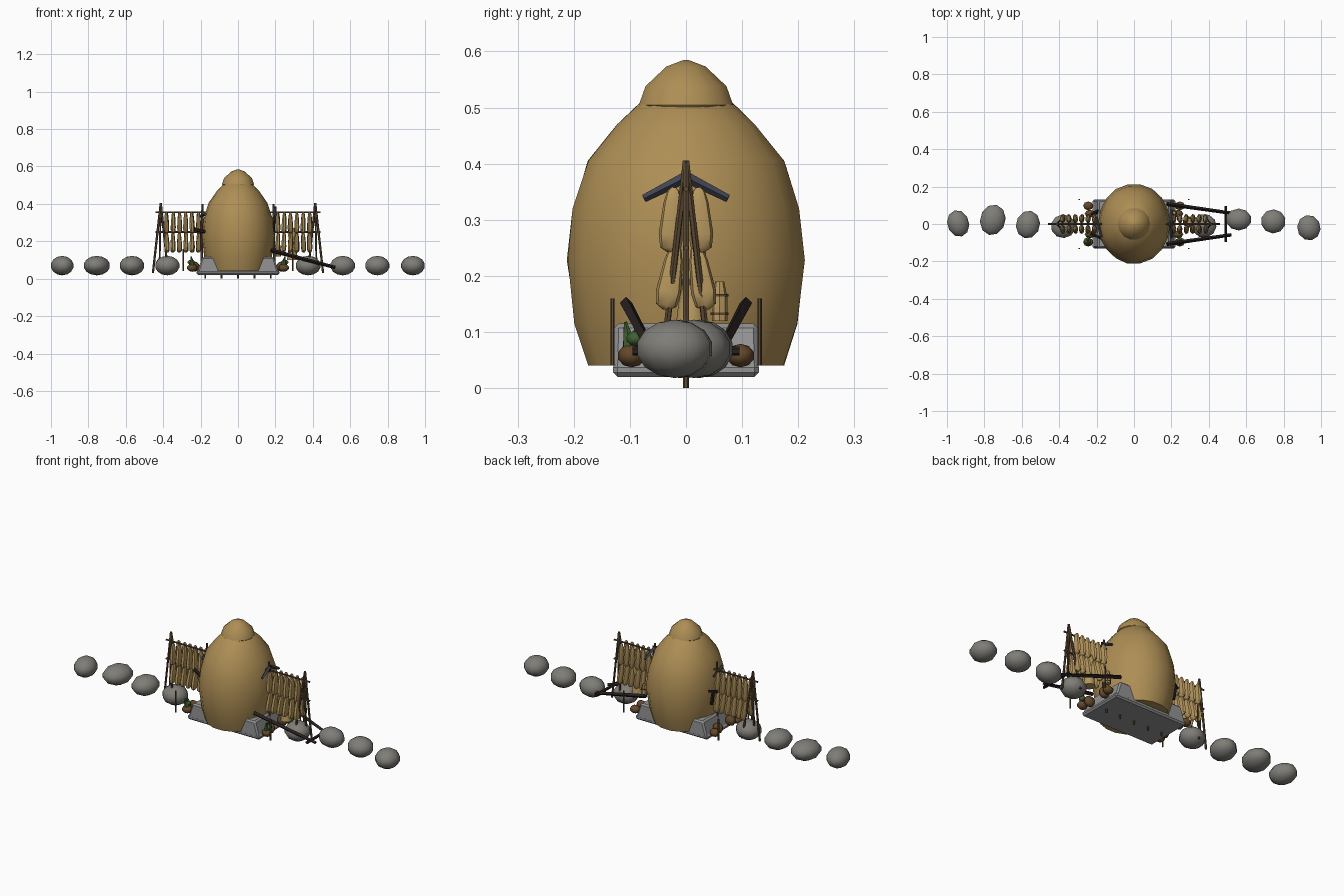
import bpy, bmesh, math, random
from mathutils import Vector

if "Cube" in bpy.data.objects:
    bpy.data.objects.remove(bpy.data.objects["Cube"])
random.seed(4)


def mat(name, c):
    m = bpy.data.materials.new(name)
    m.diffuse_color = (*c, 1)
    m.use_nodes = True
    m.node_tree.nodes["Principled BSDF"].inputs["Base Color"].default_value = m.diffuse_color
    return m


HAY = mat("hay", (0.42, 0.27, 0.09))
STRAW = mat("sheaf straw", (0.47, 0.31, 0.11))
STONE = mat("field stone", (0.21, 0.205, 0.185))
SLAB = mat("pale stone", (0.29, 0.29, 0.29))
WOOD = mat("weathered wood", (0.11, 0.07, 0.035))
DARK = mat("dark wood", (0.022, 0.014, 0.014))
IRON = mat("iron", (0.055, 0.062, 0.085))
CLAY = mat("brown roots", (0.13, 0.065, 0.024))
GREEN = mat("green leaves", (0.05, 0.12, 0.03))


def finish(name, bm, m, smooth=True):
    bmesh.ops.recalc_face_normals(bm, faces=bm.faces[:])
    me = bpy.data.meshes.new(name)
    bm.to_mesh(me)
    bm.free()
    me.materials.append(m)
    ob = bpy.data.objects.new(name, me)
    bpy.context.collection.objects.link(ob)
    if smooth:
        bpy.context.view_layer.objects.active = ob
        ob.select_set(True)
        bpy.ops.object.shade_smooth_by_angle(angle=math.radians(40))
        ob.select_set(False)
    return ob


def lathe(name, prof, m, n=16, loc=(0, 0, 0), sx=1.0, jitter=0.0):
    """Closed turned shape from (radius, z) pairs."""
    bm = bmesh.new()
    rings = []
    for r, z in prof:
        rings.append([])
        for i in range(n):
            a = 2 * math.pi * i / n
            rr = r * (1 + random.uniform(-jitter, jitter))
            rings[-1].append(bm.verts.new((loc[0] + rr * math.cos(a) * sx, loc[1] + rr * math.sin(a), loc[2] + z)))
    for a, b in zip(rings, rings[1:]):
        for i in range(n):
            j = (i + 1) % n
            bm.faces.new((a[i], a[j], b[j], b[i]))
    bm.faces.new(rings[0][::-1])
    bm.faces.new(rings[-1])
    return finish(name, bm, m)


def rod(name, a, b, r, m, r2=None, n=6):
    a, b = Vector(a), Vector(b)
    bm = bmesh.new()
    bmesh.ops.create_cone(bm, cap_ends=True, segments=n, radius1=r, radius2=r if r2 is None else r2, depth=(b - a).length)
    ob = finish(name, bm, m)
    ob.location = (a + b) / 2
    ob.rotation_euler = (b - a).to_track_quat('Z', 'Y').to_euler()
    return ob


def blob(name, c, rad, m, u=10, v=7, rot=0):
    bm = bmesh.new()
    bmesh.ops.create_uvsphere(bm, u_segments=u, v_segments=v, radius=1)
    ob = finish(name, bm, m)
    ob.location, ob.scale = c, rad
    ob.rotation_euler.z = rot
    return ob


def taper_box(name, bot, top, z0, z1, m):
    bm = bmesh.new()
    bmesh.ops.create_cube(bm, size=2)
    for v in bm.verts:
        hx, hy = top if v.co.z > 0 else bot
        v.co = (v.co.x * hx, v.co.y * hy, z1 if v.co.z > 0 else z0)
    ob = finish(name, bm, m, False)
    bev = ob.modifiers.new("edge wear", 'BEVEL')
    bev.width, bev.segments = 0.008, 1
    return ob


# Haystack and its rounded cap
lathe("haystack", [(0.178, 0.04), (0.2, 0.115), (0.215, 0.228), (0.204, 0.32), (0.176, 0.405),
                   (0.125, 0.47), (0.082, 0.51), (0.03, 0.53)], HAY, 18, sx=0.9, jitter=0.012)
lathe("haystack_cap", [(0.06, 0.47), (0.086, 0.505), (0.074, 0.538), (0.036, 0.573), (0.004, 0.585)], HAY, 14)

# Stone base with short pegs under it
taper_box("stone_base", (0.222, 0.13), (0.192, 0.128), 0.02, 0.115, SLAB)
taper_box("floor_slab", (0.222, 0.13), (0.222, 0.13), 0.02, 0.045, SLAB)
for x in (-0.175, -0.088, 0, 0.088, 0.175):
    rod("base_peg", (x, 0, 0), (x, 0, 0.06), 0.005, WOOD)

# Row of field stones: x, y, half sizes
for x, y, rx, ry in ((-0.94, 0.003, 0.06, 0.074), (-0.755, 0.022, 0.07, 0.085), (-0.567, -0.003, 0.066, 0.077),
                     (-0.378, -0.012, 0.068, 0.065), (0.375, -0.01, 0.068, 0.065), (0.56, 0.024, 0.07, 0.06),
                     (0.745, 0.014, 0.068, 0.066), (0.935, -0.02, 0.064, 0.07)):
    blob("field_stone", (x, y, 0.07), (rx, ry, 0.052), STONE, 10, 7, random.uniform(-0.3, 0.3))

SHEAF = [(0.006, -0.058), (0.019, -0.05), (0.023, -0.025), (0.017, 0.03), (0.011, 0.052), (0.004, 0.058)]
for s in (-1, 1):
    # Drying rack: trestle, rails, posts
    top = (s * 0.413, 0, 0.405)
    for foot in ((s * 0.455, 0, 0.03), (s * 0.375, 0.042, 0.04), (s * 0.375, -0.042, 0.04)):
        rod("rack_leg", foot, top, 0.006, WOOD)
    rod("rack_post", (s * 0.42, 0, 0.05), (s * 0.413, 0, 0.4), 0.005, WOOD)
    rod("rack_inner_post", (s * 0.195, 0, 0.05), (s * 0.19, 0, 0.4), 0.006, WOOD)
    for z in (0.355, 0.25):
        rod("rack_rail", (s * 0.442, 0, z), (s * 0.16, 0, z), 0.005, WOOD)
    # Hanging sheaves in two tiers
    for i in range(6):
        x = s * (0.212 + i * 0.034)
        for t in (-1, 1):
            for z, y, tilt in ((0.3, 0.025, 0.05), (0.197, 0.027, 0.16)):
                ob = lathe("hanging_sheaf", SHEAF, STRAW, 7, sx=0.62)
                ob.location = (x + random.uniform(-.002, .002), t * y, z)
                ob.rotation_euler = (t * tilt, random.uniform(-.05, .05), 0)
    # Corner stakes, roots and leaves at the ends of the base
    for t in (-1, 1):
        rod("corner_stake", (s * 0.292, t * 0.131, 0.04), (s * 0.292, t * 0.131, 0.16), 0.004, WOOD)
        blob("root_pile", (s * 0.245, t * 0.097, 0.058), (0.028, 0.025, 0.021), CLAY, 8, 5)
        blob("root_pile", (s * 0.235, t * 0.055, 0.065), (0.03, 0.022, 0.028), CLAY, 8, 5)
    for y in (-0.1, -0.082):
        rod("cabbage_leaf", (s * 0.245, y, 0.075), (s * 0.25, y - 0.008, 0.118), 0.014, GREEN, 0.003)
    blob("cabbage", (s * 0.25, -0.09, 0.088), (0.02, 0.018, 0.014), GREEN, 8, 5)

# Standing sheaf with bands on the right
lathe("standing_sheaf", [(0.03, 0.1), (0.024, 0.15), (0.014, 0.19), (0.026, 0.24), (0.02, 0.27)], STRAW, 9, (0.29, 0.01, 0))
lathe("sheaf_band", [(0.018, 0.183), (0.018, 0.195)], WOOD, 9, (0.29, 0.01, 0))
lathe("small_sheaf", [(0.014, 0.12), (0.014, 0.16), (0.008, 0.19)], STRAW, 8, (0.215, 0.06, 0))
for z in (0.13, 0.163):
    lathe("small_sheaf_band", [(0.016, z), (0.016, z + 0.005)], WOOD, 8, (0.215, 0.06, 0))

# Cart shafts and crossbar
for t in (-1, 1):
    rod("cart_shaft", (0.175, t * 0.107, 0.152), (0.52, t * 0.058, 0.06), 0.011, DARK, 0.009, 4)
rod("shaft_crossbar", (0.49, -0.095, 0.066), (0.49, 0.095, 0.066), 0.008, DARK)

# Pick stuck in the right of the stack
for t in (-1, 1):
    rod("pick_blade", (0.195, 0, 0.376), (0.2, t * 0.075, 0.338), 0.01, IRON, 0.007, 4)
rod("pick_handle", (0.2, 0, 0.385), (0.19, -0.01, 0.25), 0.006, DARK)

# Dark hand tools on the left of the stack
rod("fork_handle", (-0.232, -0.05, 0.262), (-0.165, -0.08, 0.25), 0.009, DARK)
rod("fork_head", (-0.2, 0.035, 0.335), (-0.175, -0.07, 0.345), 0.008, IRON)
rod("tool_bracket", (-0.21, 0.06, 0.265), (-0.2, 0.06, 0.19), 0.01, DARK)
rod("tool_bracket", (-0.19, 0.075, 0.265), (-0.23, 0.05, 0.265), 0.008, DARK)
